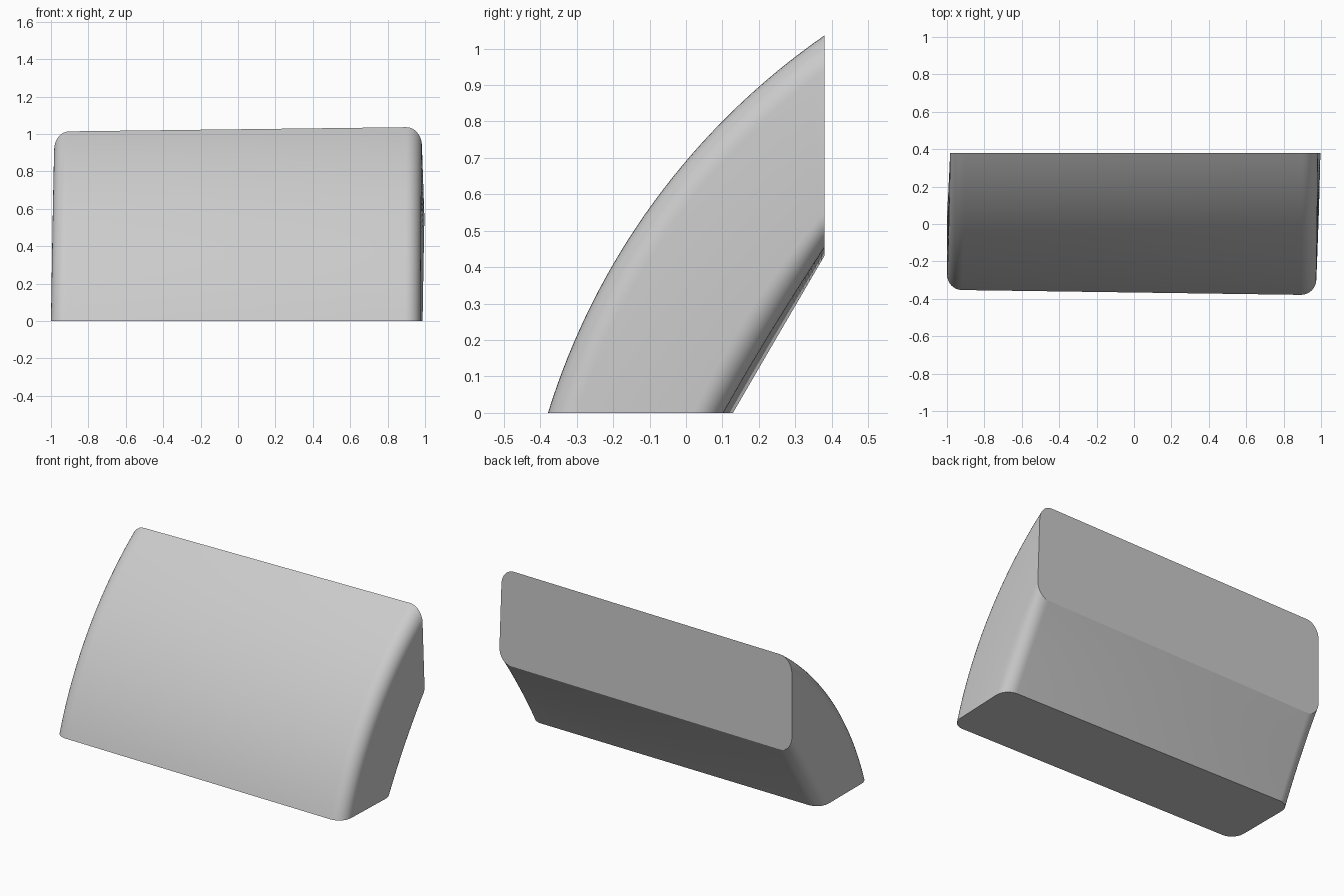
import bpy, bmesh, math
from mathutils import Vector

if "Cube" in bpy.data.objects:
    bpy.data.objects.remove(bpy.data.objects["Cube"])

STEPS, ROUND = 32, 8

# Side profile (y, z): bowed front from foot to top, straight slanted rear
foot, top = Vector((-0.38, 0.0)), Vector((0.38, 1.037))
rear_low, rear_high = Vector((0.13, 0.0)), Vector((0.38, 0.43))
chord = top - foot
half, sag = chord.length / 2, 0.108
radius = (half * half + sag * sag) / (2 * sag)
along = chord.normalized()
outward = Vector((-along.y, along.x))
centre = (foot + top) / 2 + outward * (sag - radius)
sweep = math.asin(half / radius)


def front_point(t):
    a = (2 * t - 1) * sweep
    return centre + (along * math.sin(a) + outward * math.cos(a)) * radius


def lerp(a, b, t):
    return a + (b - a) * t


def section(t):
    """Slightly skewed rounded rectangle as (x, depth); depth 0 front, 1 rear."""
    left = lerp(-1.0, -0.983, t)
    skew = lerp(0.055, 0.04, t)
    corners = [Vector((left, skew)),
               Vector((lerp(0.972, 0.98, t), 0.0)),
               Vector((lerp(0.99, 1.0, t), 1 - skew)),
               Vector((left, 1.0))]
    points = []
    for i, c in enumerate(corners):
        p, n = corners[i - 1], corners[(i + 1) % 4]
        # corner cut: 0.08 across the width, 0.16 of the depth
        e1 = (p - c).normalized() * (0.08 if i % 2 else 0.16)
        e2 = (n - c).normalized() * (0.16 if i % 2 else 0.08)
        for k in range(ROUND + 1):
            a = k / ROUND * math.pi / 2
            points.append(c + e1 * (1 - math.sin(a)) + e2 * (1 - math.cos(a)))
    return points


# Curved block: lofted sections from the base cut to the rear cut
bm = bmesh.new()
rings = []
for s in range(STEPS + 1):
    t = s / STEPS
    f, b = front_point(t), rear_low.lerp(rear_high, t)
    ring = []
    for x, d in section(t):
        yz = f.lerp(b, d)
        ring.append(bm.verts.new((x, yz.x, yz.y)))
    rings.append(ring)
for r0, r1 in zip(rings, rings[1:]):
    for i in range(len(r0)):
        j = (i + 1) % len(r0)
        bm.faces.new((r0[i], r0[j], r1[j], r1[i]))
bm.faces.new(rings[0])
bm.faces.new(rings[-1])
bmesh.ops.recalc_face_normals(bm, faces=bm.faces)
mesh = bpy.data.meshes.new("curved_block")
bm.to_mesh(mesh)
bm.free()
block = bpy.data.objects.new("curved_block", mesh)
bpy.context.collection.objects.link(block)
bpy.context.view_layer.objects.active = block
block.select_set(True)
bpy.ops.object.shade_smooth_by_angle(angle=math.radians(30))
